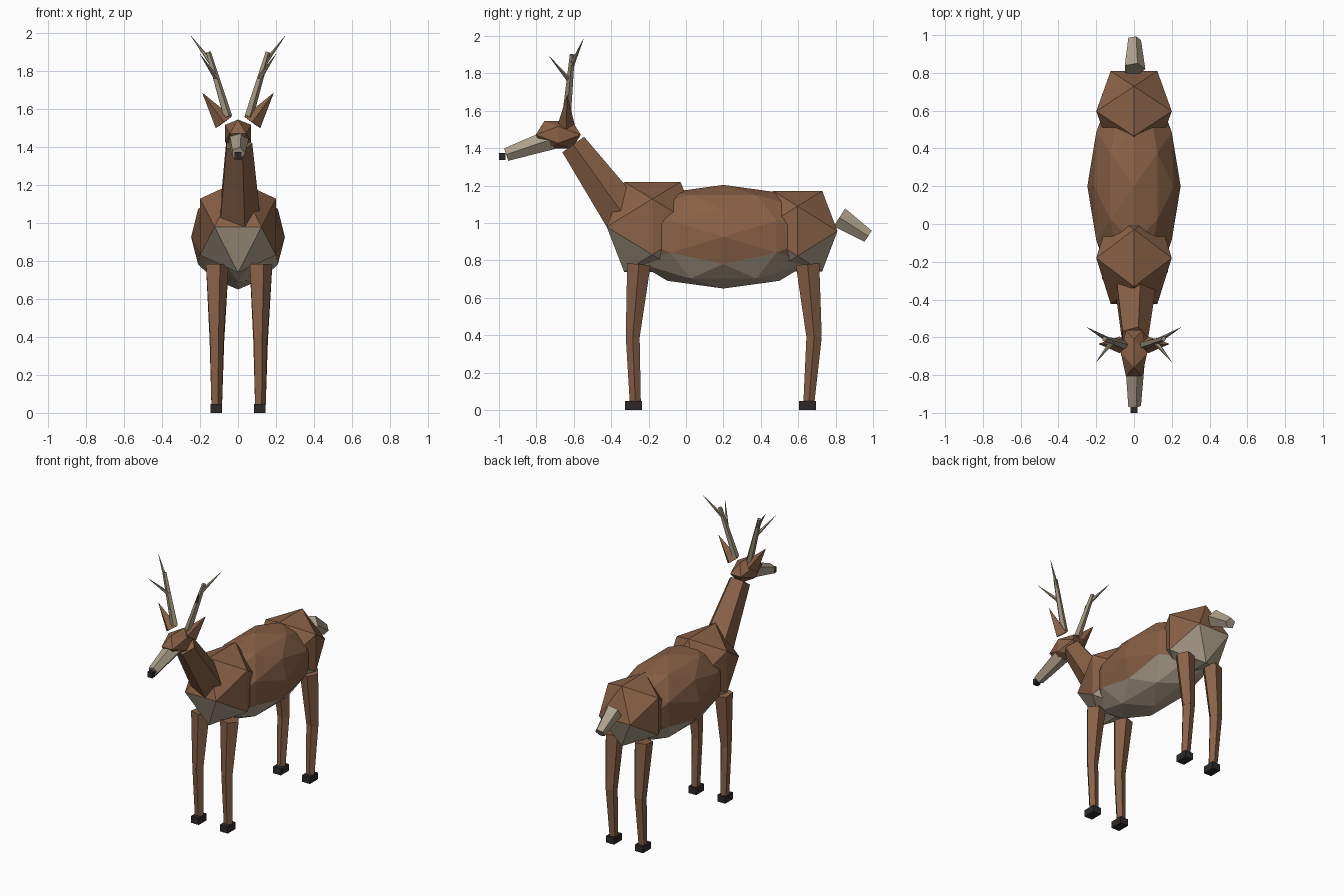
import bpy, bmesh, math
from mathutils import Vector

if "Cube" in bpy.data.objects:
    bpy.data.objects.remove(bpy.data.objects["Cube"])


def material(name, rgb):
    m = bpy.data.materials.new(name)
    m.diffuse_color = (*rgb, 1)
    m.use_nodes = True
    m.node_tree.nodes["Principled BSDF"].inputs["Base Color"].default_value = m.diffuse_color
    return m


BROWN = material("brown_fur", (0.25, 0.12, 0.062))
PALE = material("pale_fur", (0.42, 0.35, 0.26))
ANTLER = material("antler_bone", (0.33, 0.28, 0.19))
DARK = material("dark_horn", (0.026, 0.022, 0.022))


def finish(name, bm, *mats):
    bmesh.ops.recalc_face_normals(bm, faces=bm.faces)
    mesh = bpy.data.meshes.new(name)
    bm.to_mesh(mesh)
    bm.free()
    for m in mats:
        mesh.materials.append(m)
    ob = bpy.data.objects.new(name, mesh)
    bpy.context.collection.objects.link(ob)
    return ob


def ball(name, centre, radii, detail=0, pale_belly=True):
    """Icosahedron with edges aligned to the axes; downward faces turn pale."""
    s, l = 0.5257, 0.8507
    pts = []
    for a in (-s, s):
        for b in (-l, l):
            pts += [Vector((a, b, 0)), Vector((0, a, b)), Vector((b, 0, a))]
    if detail:
        pts += [(p + q).normalized() for i, p in enumerate(pts)
                for q in pts[:i] if (p - q).length < 1.2]
    bm = bmesh.new()
    for p in pts:
        bm.verts.new(p)
    bmesh.ops.convex_hull(bm, input=bm.verts[:])
    bmesh.ops.recalc_face_normals(bm, faces=bm.faces)
    for f in bm.faces:
        f.material_index = int(pale_belly and f.calc_center_median().normalized().z < -0.33)
    bmesh.ops.scale(bm, vec=radii, verts=bm.verts)
    bmesh.ops.translate(bm, vec=centre, verts=bm.verts)
    return finish(name, bm, BROWN, PALE)


def taper(name, start, end, r0, r1, mat, sides=5, flat=1.0):
    """Tapered prism between two points, one corner turned towards +x."""
    p, q = Vector(start), Vector(end)
    d = (q - p).normalized()
    u = (Vector((1, 0, 0)) - d * d.x).normalized()
    w = d.cross(u) * flat
    bm = bmesh.new()
    angles = [2 * math.pi * i / sides for i in range(sides)]
    rings = [[bm.verts.new(c + (u * math.cos(a) + w * math.sin(a)) * r) for a in angles]
             for c, r in ((p, r0), (q, r1))]
    for i in range(sides):
        j = (i + 1) % sides
        bm.faces.new((rings[0][i], rings[0][j], rings[1][j], rings[1][i]))
    bm.faces.new(rings[0][::-1])
    bm.faces.new(rings[1])
    return finish(name, bm, mat)


def box(name, centre, size, mat):
    bm = bmesh.new()
    bmesh.ops.create_cube(bm, size=1)
    bmesh.ops.scale(bm, vec=size, verts=bm.verts)
    bmesh.ops.translate(bm, vec=centre, verts=bm.verts)
    return finish(name, bm, mat)


# Torso
ball("barrel", (0, 0.2, 0.927), (0.247, 0.57, 0.277), detail=1)
ball("chest", (0, -0.18, 0.98), (0.235, 0.287, 0.283))
ball("hips", (0, 0.597, 0.957), (0.235, 0.25, 0.253))
taper("tail", (0, 0.82, 1.03), (0, 0.974, 0.93), 0.06, 0.037, PALE)

# Neck and head
taper("neck", (0, -0.31, 1.01), (0, -0.603, 1.42), 0.12, 0.075, BROWN)
ball("head", (0, -0.683, 1.472), (0.082, 0.142, 0.086), pale_belly=False)
taper("muzzle", (0, -0.72, 1.448), (0, -0.962, 1.366), 0.058, 0.037, PALE)
box("nose", (0, -0.983, 1.355), (0.038, 0.034, 0.038), DARK)

for side, s in (("right", 1), ("left", -1)):
    # Ears and antlers
    taper(f"{side}_ear", (s * 0.075, -0.64, 1.53), (s * 0.187, -0.635, 1.685),
          0.052, 0.001, BROWN, sides=4, flat=0.85)
    taper(f"{side}_antler_beam", (s * 0.055, -0.64, 1.56), (s * 0.157, -0.608, 1.9),
          0.025, 0.014, ANTLER)
    taper(f"{side}_antler_front_tine", (s * 0.115, -0.625, 1.765), (s * 0.2, -0.73, 1.89),
          0.014, 0.001, ANTLER)
    taper(f"{side}_antler_top_tine", (s * 0.138, -0.612, 1.84), (s * 0.248, -0.548, 1.985),
          0.014, 0.001, ANTLER)

    # Legs: y of the hip, knee, ankle and hoof, then knee radius
    x = s * 0.115
    for pair, top, knee, ankle, hoof, r in (("front", -0.252, -0.285, -0.271, -0.28, 0.039),
                                            ("hind", 0.65, 0.685, 0.657, 0.65, 0.043)):
        taper(f"{side}_{pair}_upper_leg", (x, top, 0.78), (x, knee, 0.39), 0.066, r, BROWN)
        taper(f"{side}_{pair}_lower_leg", (x, knee, 0.395), (x, ankle, 0.04), r, 0.031, BROWN)
        box(f"{side}_{pair}_hoof", (x, hoof, 0.024), (0.062, 0.09, 0.048), DARK)
